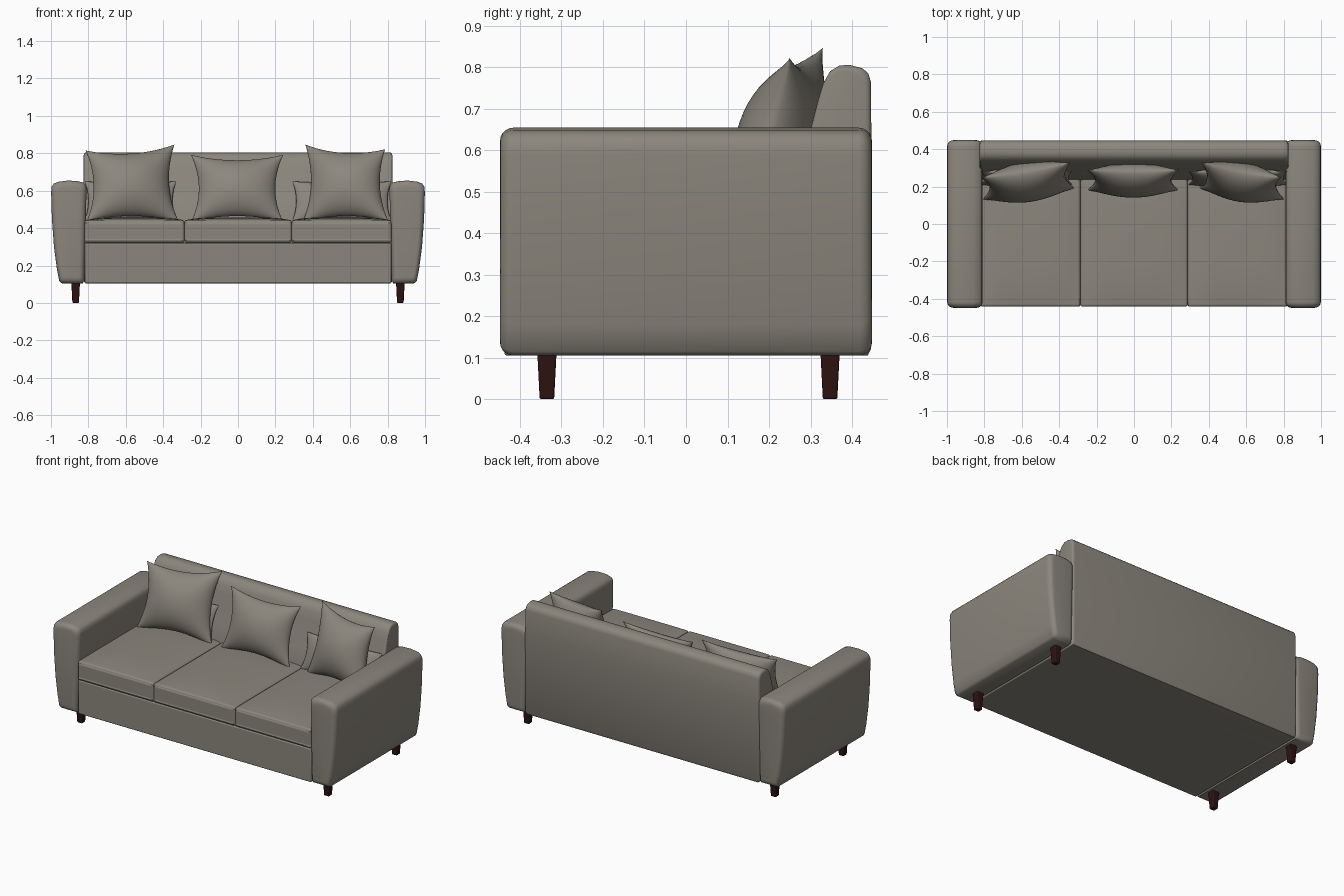
import bpy, bmesh, math
from mathutils import Vector

if "Cube" in bpy.data.objects:
    bpy.data.objects.remove(bpy.data.objects["Cube"])


def material(name, rgb):
    m = bpy.data.materials.new(name)
    m.diffuse_color = (*rgb, 1)
    m.use_nodes = True
    m.node_tree.nodes["Principled BSDF"].inputs["Base Color"].default_value = m.diffuse_color
    return m


FABRIC = material("warm grey fabric", (0.26, 0.24, 0.205))
WOOD = material("dark brown wood", (0.026, 0.006, 0.006))


def finish(name, bm, mat, bevel=0, angle=40):
    bmesh.ops.remove_doubles(bm, verts=bm.verts, dist=1e-5)
    bmesh.ops.recalc_face_normals(bm, faces=bm.faces)
    me = bpy.data.meshes.new(name)
    bm.to_mesh(me)
    bm.free()
    ob = bpy.data.objects.new(name, me)
    bpy.context.collection.objects.link(ob)
    me.materials.append(mat)
    if bevel:
        mod = ob.modifiers.new("soft edge", 'BEVEL')
        mod.width, mod.segments = bevel, 4
        mod.limit_method, mod.angle_limit = 'ANGLE', math.radians(40)
    bpy.ops.object.select_all(action='DESELECT')
    ob.select_set(True)
    bpy.context.view_layer.objects.active = ob
    bpy.ops.object.shade_smooth_by_angle(angle=math.radians(angle))
    return ob


def box(name, lo, hi, mat=FABRIC, bevel=0.0, crown=0.0, taper=1.0):
    """Box with optional puffed top (crown) and narrowed bottom (taper)."""
    bm = bmesh.new()
    bmesh.ops.create_cube(bm, size=2)
    if crown:
        bmesh.ops.subdivide_edges(bm, edges=bm.edges[:], cuts=9, use_grid_fill=True)
    lo, hi = Vector(lo), Vector(hi)
    c, h = (lo + hi) / 2, (hi - lo) / 2
    for v in bm.verts:
        x, y, z = v.co
        puff = crown * (1 - x ** 4) * (1 - y ** 4) if z > 0.99 else 0
        k = taper if z < 0 else 1
        v.co = (c.x + x * h.x * k, c.y + y * h.y * k, c.z + z * h.z + puff)
    return finish(name, bm, mat, bevel)


def loft(name, profile, place, half, r):
    """Sweep a closed profile from -half to half with ends rounded by r."""
    bm = bmesh.new()
    n = len(profile)
    a0, a1 = min(p[0] for p in profile), max(p[0] for p in profile)
    b0, b1 = min(p[1] for p in profile), max(p[1] for p in profile)
    ca, cb, ha, hb = (a0 + a1) / 2, (b0 + b1) / 2, (a1 - a0) / 2, (b1 - b0) / 2
    steps = [i * math.pi / 10 for i in range(6)]
    ends = [(half - r + r * math.sin(t), r * (1 - math.cos(t))) for t in steps]
    rings = []
    for d, inset in [(-d, i) for d, i in reversed(ends)] + ends:
        ka, kb = 1 - inset / ha, 1 - inset / hb
        rings.append([bm.verts.new(place(ca + (a - ca) * ka, d, cb + (b - cb) * kb))
                      for a, b in profile])
    for p, q in zip(rings, rings[1:]):
        for i in range(n):
            j = (i + 1) % n
            bm.faces.new((p[i], p[j], q[j], q[i]))
    bm.faces.new(rings[0])
    bm.faces.new(rings[-1])
    return finish(name, bm, FABRIC, angle=50)


def pillow(name, bl, br, tr, tl, thick, pinch=0.17, n=20):
    """Stuffed pillow spanning four corners, with pinched-in edges."""
    bl, br, tr, tl = map(Vector, (bl, br, tr, tl))
    nrm = (br - bl).cross(tl - bl).normalized()
    bm = bmesh.new()
    ts = [math.sin((i / n - 0.5) * math.pi) for i in range(n + 1)]
    for side in (1, -1):
        g = []
        for v in ts:
            row = []
            for u in ts:
                s = (1 + u * (1 - pinch * (1 - v * v))) / 2
                t = (1 + v * (1 - pinch * (1 - u * u))) / 2
                p = bl.lerp(br, s).lerp(tl.lerp(tr, s), t)
                bulge = max(0, (1 - u * u) * (1 - v * v)) ** 0.6
                row.append(bm.verts.new(p + nrm * side * thick * bulge))
            g.append(row)
        for i in range(n):
            for j in range(n):
                bm.faces.new((g[i][j], g[i][j + 1], g[i + 1][j + 1], g[i + 1][j]))
    return finish(name, bm, FABRIC, angle=80)


# Base and three seat cushions
box("base", (-0.82, -0.437, 0.105), (0.82, 0.40, 0.318), bevel=0.006)
for label, x0, x1 in (("left", -0.82, -0.287), ("middle", -0.287, 0.287), ("right", 0.287, 0.82)):
    box(label + "_seat_cushion", (x0, -0.442, 0.32), (x1, 0.30, 0.442),
        bevel=0.018, crown=0.016)

# Backrest, swept along x
back = [(0.25, 0.105), (0.23, 0.42), (0.265, 0.54), (0.30, 0.65), (0.315, 0.71), (0.33, 0.76),
        (0.347, 0.79), (0.37, 0.804), (0.395, 0.805), (0.425, 0.797), (0.439, 0.785),
        (0.445, 0.765), (0.447, 0.6), (0.445, 0.12), (0.438, 0.105)]
loft("backrest", back, lambda a, d, b: (d, a, b), 0.825, 0.015)

# Flared arms, swept along y and mirrored
arm = [(0.822, 0.118), (0.83, 0.105), (0.942, 0.105), (0.955, 0.115), (0.968, 0.18), (0.984, 0.3),
       (0.995, 0.45), (0.999, 0.59), (0.997, 0.62), (0.985, 0.638), (0.96, 0.648),
       (0.91, 0.654), (0.86, 0.652), (0.825, 0.643), (0.812, 0.628), (0.81, 0.6)]
for label, s in (("left", -1), ("right", 1)):
    loft(label + "_arm", arm, lambda a, d, b: (s * a, d, b), 0.448, 0.032)
    # Tapered legs
    for end, y in (("front", -0.335), ("rear", 0.347)):
        box(f"{label}_{end}_leg", (s * 0.868 - 0.023, y - 0.023, 0),
            (s * 0.868 + 0.023, y + 0.023, 0.11), WOOD, bevel=0.005, taper=0.76)

# Scatter pillows leaning on the backrest
pillow("left_pillow", (-0.81, 0.13, 0.435), (-0.315, 0.19, 0.43),
       (-0.34, 0.33, 0.847), (-0.815, 0.25, 0.815), 0.10)
pillow("middle_pillow", (-0.25, 0.18, 0.435), (0.24, 0.18, 0.435),
       (0.242, 0.29, 0.792), (-0.252, 0.29, 0.792), 0.088)
pillow("right_pillow", (0.345, 0.19, 0.43), (0.805, 0.13, 0.435),
       (0.787, 0.25, 0.822), (0.36, 0.33, 0.847), 0.10)

# Low lumbar pillows tucked behind the outer ones
for label, x0, x1 in (("left", -0.82, -0.33), ("right", 0.29, 0.82)):
    pillow(label + "_lumbar_pillow", (x0, 0.21, 0.44), (x1, 0.21, 0.44),
           (x1, 0.28, 0.65), (x0, 0.28, 0.65), 0.05, pinch=0.08)
